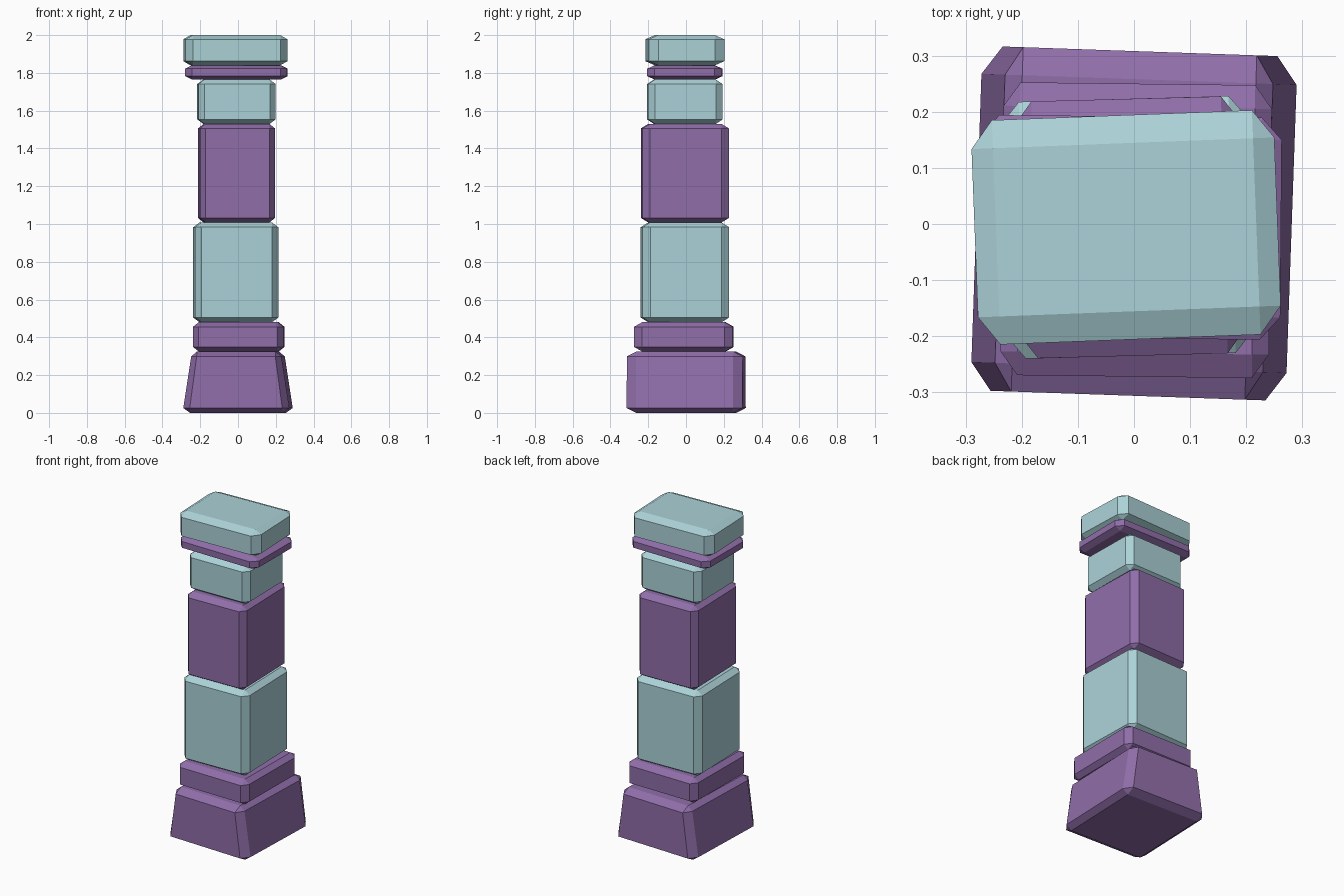
import bpy, bmesh
from math import radians
from mathutils import Matrix, Vector

if "Cube" in bpy.data.objects:
    bpy.data.objects.remove(bpy.data.objects["Cube"])


def material(name, color):
    m = bpy.data.materials.new(name)
    m.diffuse_color = color
    m.use_nodes = True
    m.node_tree.nodes["Principled BSDF"].inputs["Base Color"].default_value = m.diffuse_color
    return m


PURPLE = material("purple_stone", (0.28, 0.156, 0.40, 1))
TEAL = material("teal_stone", (0.41, 0.645, 0.686, 1))


def block(name, mat, center, half, z0, z1, chamfer, angle, taper=1.0):
    """Chamfered stone block; chamfer is per axis, taper narrows x at the top."""
    size = Vector((half[0], half[1], (z1 - z0) / 2))
    ch = Vector(chamfer)
    bm = bmesh.new()
    bmesh.ops.create_cube(bm, size=2)
    # bevel by 1 in chamfer-sized units, then stretch to real size
    bmesh.ops.scale(bm, verts=bm.verts, vec=[s / c for s, c in zip(size, ch)])
    bmesh.ops.bevel(bm, geom=bm.edges[:], offset=1, segments=1,
                    affect='EDGES', profile=0.5)
    bmesh.ops.scale(bm, verts=bm.verts, vec=ch)
    for v in bm.verts:
        t = (v.co.z + size.z - ch.z) / (2 * (size.z - ch.z))
        v.co.x *= 1 + (taper - 1) * min(max(t, 0), 1)
    bmesh.ops.rotate(bm, verts=bm.verts,
                     matrix=Matrix.Rotation(radians(angle), 3, 'Z'))
    bmesh.ops.translate(bm, verts=bm.verts,
                        vec=(center[0], center[1], (z0 + z1) / 2))
    mesh = bpy.data.meshes.new(name)
    bm.to_mesh(mesh)
    bm.free()
    mesh.materials.append(mat)
    bpy.context.collection.objects.link(bpy.data.objects.new(name, mesh))


# Stacked blocks from the ground up, each turned slightly
block("base", PURPLE, (0, 0.001), (0.281, 0.307), 0, 0.325,
      (0.036, 0.05, 0.026), -2.0, taper=0.85)
block("plinth", PURPLE, (0.004, -0.011), (0.239, 0.261), 0.325, 0.48,
      (0.03, 0.042, 0.024), -0.7)
block("lower_shaft", TEAL, (-0.012, -0.006), (0.22, 0.229), 0.48, 1.008,
      (0.033, 0.04, 0.025), 1.6)
block("upper_shaft", PURPLE, (-0.008, -0.006), (0.199, 0.229), 1.008, 1.53,
      (0.03, 0.04, 0.024), 1.5)
block("neck", TEAL, (-0.008, -0.006), (0.205, 0.197), 1.53, 1.765,
      (0.032, 0.036, 0.024), 1.0)
block("collar", PURPLE, (-0.008, -0.006), (0.27, 0.198), 1.765, 1.84,
      (0.036, 0.04, 0.018), -0.5)
block("cap", TEAL, (-0.014, -0.006), (0.27, 0.2), 1.84, 2.0,
      (0.038, 0.05, 0.022), 2.2)
